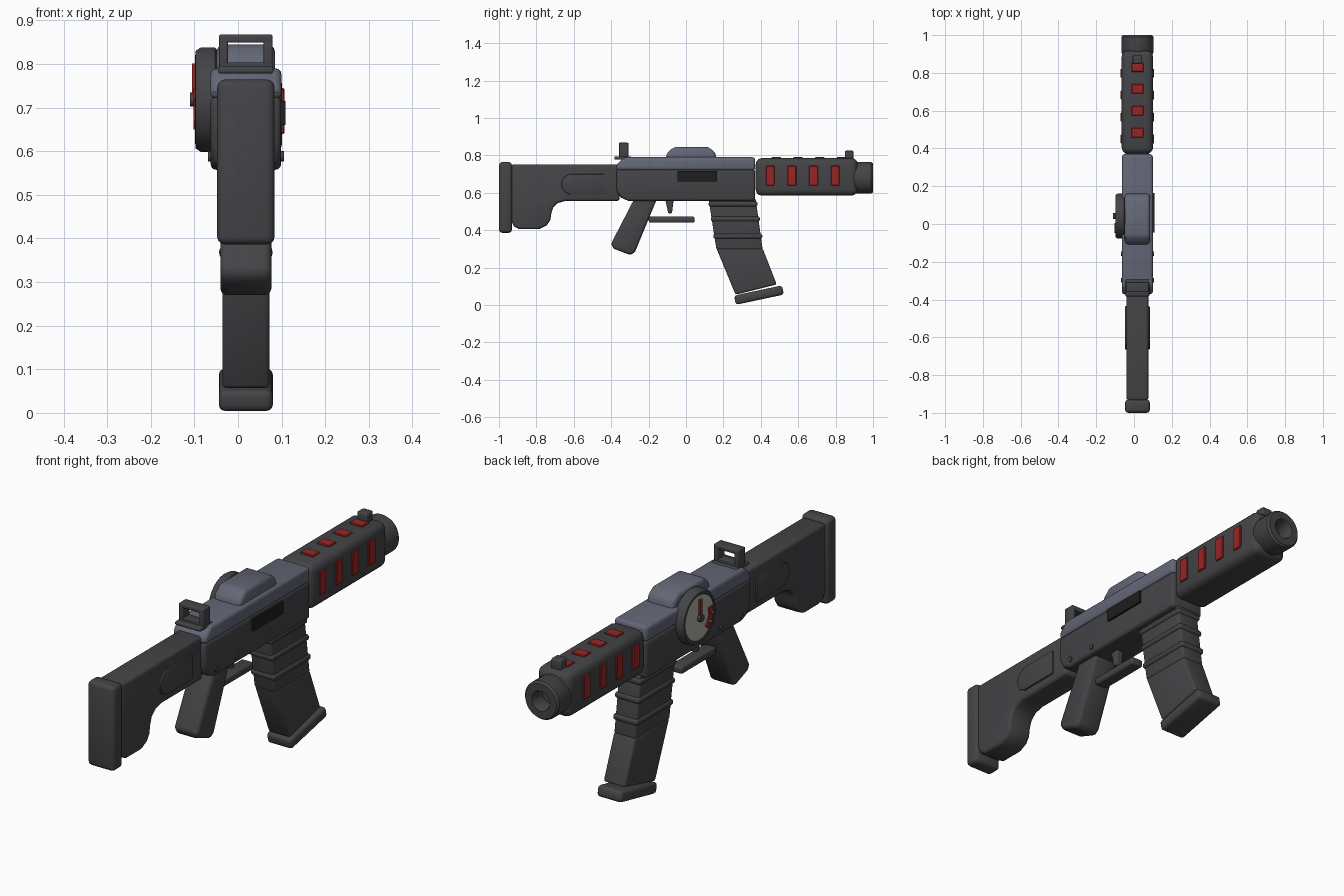
import bpy, bmesh, math
from mathutils import Matrix, Vector

cube = bpy.data.objects.get("Cube")
if cube:
    bpy.data.objects.remove(cube, do_unlink=True)

CX = 0.018  # centre plane of the body


def material(name, r, g, b):
    m = bpy.data.materials.new(name)
    m.use_nodes = True
    m.diffuse_color = (r, g, b, 1)
    m.node_tree.nodes["Principled BSDF"].inputs["Base Color"].default_value = (r, g, b, 1)
    return m


DARK = material("dark grey", 0.058, 0.058, 0.063)
BLUE = material("blue grey", 0.125, 0.135, 0.18)
RED = material("red", 0.32, 0.018, 0.018)
BLACK = material("black", 0.013, 0.013, 0.014)
WHITE = material("dial white", 0.42, 0.42, 0.39)


def finish(name, bm, mat, bevel=0, segments=3):
    bmesh.ops.recalc_face_normals(bm, faces=bm.faces)
    if bevel:
        edges = [e for e in bm.edges if e.calc_face_angle(0) > math.radians(40)]
        bmesh.ops.bevel(bm, geom=edges, offset=bevel, segments=segments,
                        profile=0.5, affect='EDGES', clamp_overlap=True)
    mesh = bpy.data.meshes.new(name)
    bm.to_mesh(mesh)
    bm.free()
    mesh.materials.append(mat)
    ob = bpy.data.objects.new(name, mesh)
    bpy.context.collection.objects.link(ob)
    bpy.ops.object.select_all(action='DESELECT')
    ob.select_set(True)
    bpy.context.view_layer.objects.active = ob
    bpy.ops.object.shade_smooth_by_angle(angle=math.radians(35))
    return ob


def box(name, center, size, mat, bevel=0, tilt=0, segments=3):
    """Box, optionally tilted about the x axis."""
    bm = bmesh.new()
    m = (Matrix.Translation(center) @ Matrix.Rotation(math.radians(tilt), 4, 'X')
         @ Matrix.Diagonal((*size, 1)))
    bmesh.ops.create_cube(bm, size=1, matrix=m)
    return finish(name, bm, mat, bevel, segments)


def profile(name, points, width, mat, bevel=0, segments=3):
    """Side outline in y, z extruded across x."""
    bm = bmesh.new()
    face = bm.faces.new([bm.verts.new((CX - width / 2, y, z)) for y, z in points])
    ext = bmesh.ops.extrude_face_region(bm, geom=[face])
    verts = [v for v in ext["geom"] if isinstance(v, bmesh.types.BMVert)]
    bmesh.ops.translate(bm, verts=verts, vec=(width, 0, 0))
    return finish(name, bm, mat, bevel, segments)


def lathe(name, origin, axis, points, mat, steps=40):
    """Spin (radius, distance) points about an axis through origin."""
    bm = bmesh.new()
    origin, axis = Vector(origin), Vector(axis)
    up = Vector((0, 0, 1))
    verts = [bm.verts.new(origin + axis * d + up * r) for r, d in points]
    edges = [bm.edges.new(pair) for pair in zip(verts, verts[1:])]
    bmesh.ops.spin(bm, geom=verts + edges, cent=origin, axis=axis,
                   angle=math.tau, steps=steps, use_merge=False)
    bmesh.ops.remove_doubles(bm, verts=bm.verts, dist=0.0001)
    return finish(name, bm, mat)


# Stock with butt plate and raised side panels
profile("stock", [(-0.935, 0.752), (-0.355, 0.752), (-0.355, 0.556), (-0.645, 0.556),
                  (-0.685, 0.545), (-0.71, 0.522), (-0.72, 0.49), (-0.725, 0.455),
                  (-0.745, 0.425), (-0.785, 0.405), (-0.89, 0.405), (-0.92, 0.42),
                  (-0.935, 0.45)], 0.116, DARK, 0.014)
box("butt_plate", (CX, -0.965, 0.575), (0.132, 0.07, 0.378), DARK, 0.018)
profile("stock_panel", [(-0.435, 0.59), (-0.435, 0.70), (-0.62, 0.70), (-0.65, 0.685),
                        (-0.665, 0.66), (-0.665, 0.63), (-0.65, 0.605), (-0.62, 0.59)],
        0.131, DARK, 0.004, 2)

# Receiver
profile("lower_receiver", [(-0.372, 0.725), (0.37, 0.725), (0.37, 0.557), (-0.31, 0.557),
                           (-0.35, 0.575), (-0.372, 0.615)], 0.162, DARK, 0.014)
profile("upper_receiver", [(-0.372, 0.72), (-0.372, 0.75), (-0.33, 0.79),
                           (0.37, 0.79), (0.37, 0.72)], 0.164, BLUE, 0.022)
profile("top_housing", [(-0.11, 0.77), (-0.105, 0.81), (-0.065, 0.845), (0.115, 0.845),
                        (0.155, 0.82), (0.167, 0.77)], 0.134, BLUE, 0.018)
box("ejection_port", (0.1, 0.06, 0.688), (0.018, 0.21, 0.055), BLACK)
for i, y in enumerate((-0.297, -0.157)):
    lathe(f"receiver_pin_{i + 1}", (CX, y, 0.588), (1, 0, 0),
          [(0, -0.087), (0.012, -0.087), (0.012, 0.087), (0, 0.087)], DARK, 16)

# Handguard, red vents and muzzle
box("handguard", (CX, 0.645, 0.685), (0.166, 0.545, 0.2), DARK, 0.032)
for i in range(4):
    for side, label in ((-1, "right"), (1, "left")):
        box(f"{label}_vent_{i + 1}", (CX + side * 0.082, 0.45 + i * 0.116, 0.692),
            (0.014, 0.047, 0.105), RED, 0.003, segments=1)
    box(f"top_vent_{i + 1}", (CX, 0.483 + i * 0.116, 0.784),
        (0.064, 0.05, 0.014), RED, 0.003, segments=1)
lathe("muzzle", (CX, 0, 0.68), (0, 1, 0),
      [(0, 0.88), (0.074, 0.88), (0.085, 0.91), (0.085, 0.99), (0.077, 1.0),
       (0.045, 1.0), (0.04, 0.992), (0.04, 0.93), (0, 0.93)], DARK)

# Sights
box("front_sight", (CX, 0.872, 0.802), (0.05, 0.045, 0.046), DARK, 0.006)
box("rear_sight_base", (CX, -0.338, 0.786), (0.126, 0.09, 0.016), DARK, 0.005)
box("rear_sight_sill", (CX, -0.333, 0.795), (0.122, 0.05, 0.016), DARK, 0.003)
box("rear_sight_bar", (CX, -0.333, 0.858), (0.122, 0.05, 0.019), DARK, 0.004)
for side, label in ((-1, "right"), (1, "left")):
    box(f"rear_sight_{label}_post", (CX + side * 0.051, -0.333, 0.828),
        (0.02, 0.05, 0.075), DARK, 0.004)

# Grip, trigger and guard
profile("grip", [(-0.27, 0.58), (-0.15, 0.58), (-0.272, 0.285), (-0.295, 0.266),
                 (-0.385, 0.3), (-0.402, 0.325)], 0.117, DARK, 0.016)
profile("trigger", [(-0.112, 0.57), (-0.065, 0.57), (-0.075, 0.49), (-0.095, 0.49)],
        0.035, DARK, 0.006)
box("trigger_guard", (CX, -0.077, 0.457), (0.06, 0.245, 0.034), DARK, 0.01)

# Magazine with ribs and base plate
profile("magazine_upper", [(0.12, 0.57), (0.372, 0.57), (0.41, 0.295), (0.163, 0.295)],
        0.108, DARK, 0.01)
profile("magazine_lower", [(0.163, 0.302), (0.41, 0.302), (0.485, 0.11), (0.265, 0.055)],
        0.108, DARK, 0.01)
for i, (y, z) in enumerate(((0.252, 0.54), (0.264, 0.46), (0.277, 0.368))):
    box(f"magazine_rib_{i + 1}", (CX, y, z), (0.122, 0.262, 0.026), DARK, 0.01)
box("magazine_base", (CX, 0.39, 0.053), (0.124, 0.262, 0.05), DARK, 0.015, 12)

# Round dial on the right side
DY, DZ = 0.042, 0.718
lathe("dial_case", (0, DY, DZ), (-1, 0, 0),
      [(0, 0.045), (0.11, 0.045), (0.12, 0.053), (0.12, 0.085), (0.112, 0.097),
       (0.102, 0.098), (0.098, 0.093), (0, 0.093)], DARK, 48)
lathe("dial_face", (0, DY, DZ), (-1, 0, 0),
      [(0, 0.09), (0.099, 0.09), (0.099, 0.096), (0, 0.096)], WHITE, 48)
lathe("dial_hub", (0, DY, DZ), (-1, 0, 0),
      [(0, 0.09), (0.016, 0.09), (0.016, 0.11), (0, 0.11)], DARK, 20)
box("dial_hand", (-0.101, DY, DZ + 0.045), (0.009, 0.018, 0.075), RED)
for i in range(3):
    a = math.radians(8 - 25 * i)
    box(f"dial_mark_{i + 1}", (-0.098, DY - 0.075 * math.cos(a), DZ + 0.075 * math.sin(a)),
        (0.009, 0.026, 0.026), RED, 0, -math.degrees(a))
